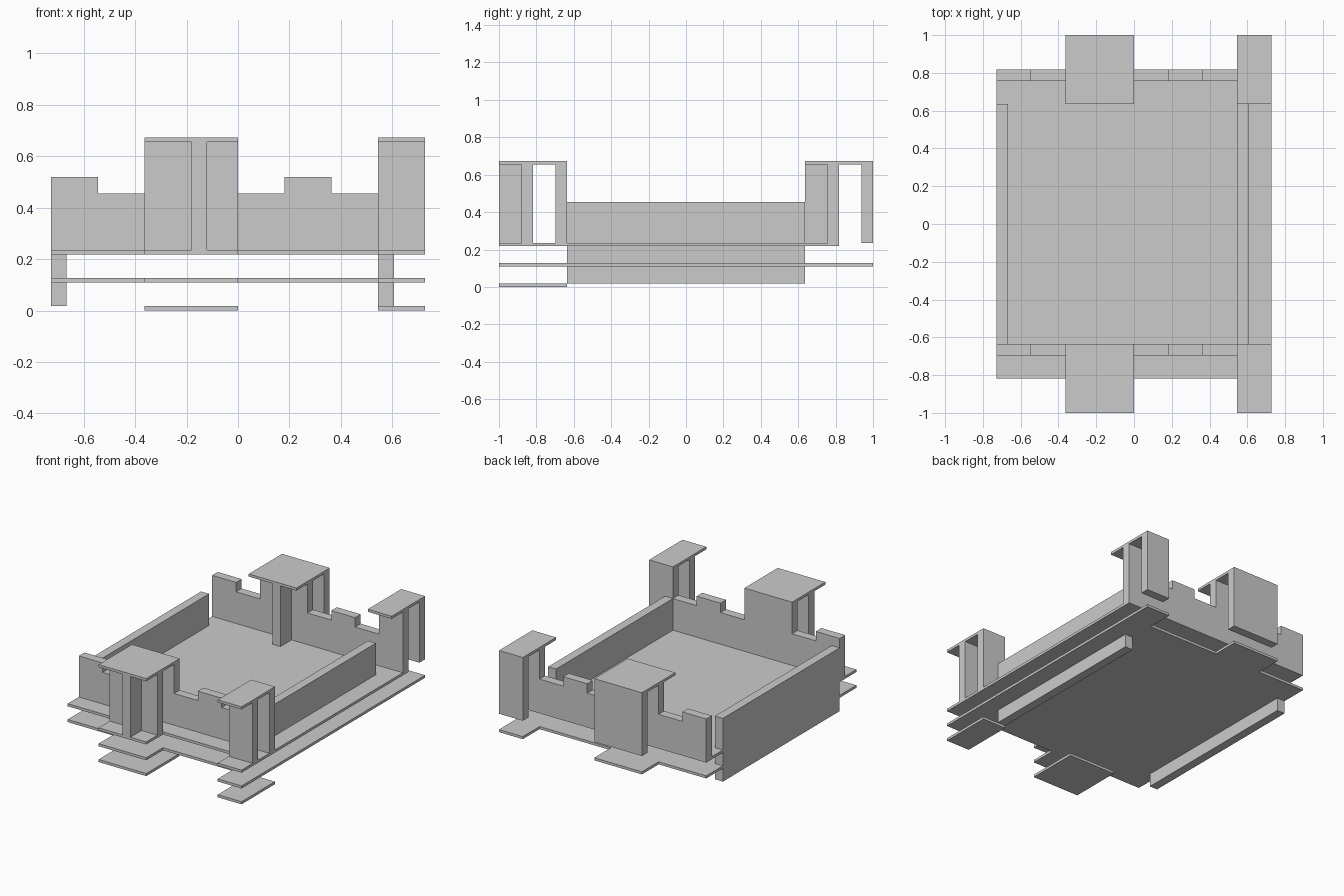
import bpy

if "Cube" in bpy.data.objects:
    bpy.data.objects.remove(bpy.data.objects["Cube"])

U = 2 / 11          # grid cell
W = U / 3           # wall thickness
S = 0.018           # slab thickness
L = 0.1091          # storey spacing
X0 = -4 * U         # left edge of the grid


def gx(c):
    return X0 + c * U


def gy(r):
    return -1 + r * U


def box(name, x0, x1, y0, y1, z0, z1):
    v = [(x, y, z) for z in (z0, z1) for y in (y0, y1) for x in (x0, x1)]
    f = [(0, 2, 3, 1), (4, 5, 7, 6), (0, 1, 5, 4),
         (1, 3, 7, 5), (3, 2, 6, 7), (2, 0, 4, 6)]
    me = bpy.data.meshes.new(name)
    me.from_pydata(v, [], f)
    ob = bpy.data.objects.new(name, me)
    bpy.context.collection.objects.link(ob)
    return ob


def slab(name, c0, c1, r0, r1, level):
    box(name, gx(c0), gx(c1), gy(r0), gy(r1), level * L, level * L + S)


def cross_wall(name, c0, c1, row, z1, z0=2 * L + S):
    # wall along x on the rear edge of a grid row
    box(name, gx(c0), gx(c1), gy(row + 1) - W, gy(row + 1), z0, z1)


WALL_TOP = 4 * L + S
ROOF = 6 * L
towers = [("left", 2, 4), ("right", 7, 8)]

# Courtyard floor slabs
for level, name in ((1, "lower_floor"), (2, "upper_floor")):
    slab(name, 0, 8, 1, 10, level)

# Tower footings and floors
for side, c0, c1 in towers:
    for level in (0, 1, 2):
        slab(f"front_{side}_tower_floor_{level}", c0, c1, 0, 2 if level == 0 else 1, level)
    slab(f"back_{side}_tower_floor", c0, c1, 10, 11, 1)

# Long side walls
for side, c in (("left", 0), ("right", 7)):
    box(f"{side}_wall", gx(c), gx(c) + W, gy(2), gy(9), S, WALL_TOP)

# Towers: two parallel walls, a roof, and a fin in the wide ones
for end, r in (("front", 0), ("back", 9)):
    for side, c0, c1 in towers:
        name = f"{end}_{side}_tower"
        for k in (0, 1):
            cross_wall(f"{name}_wall_{k}", c0, c1, r + k, ROOF)
        slab(f"{name}_roof", c0, c1, r, r + 2, 6)
    box(f"{end}_left_tower_fin", gx(3), gx(3) + W, gy(r), gy(r + 1) - W, 2 * L + S, ROOF)

# Crenellated end walls with raised merlons
for end, row in (("front", 1), ("back", 9)):
    for c0, c1 in ((0, 2), (4, 7)):
        cross_wall(f"{end}_wall_{c0}", c0, c1, row, WALL_TOP)
    for c in (0, 5):
        cross_wall(f"{end}_merlon_{c}", c, c + 1, row, WALL_TOP + 0.065, WALL_TOP)
